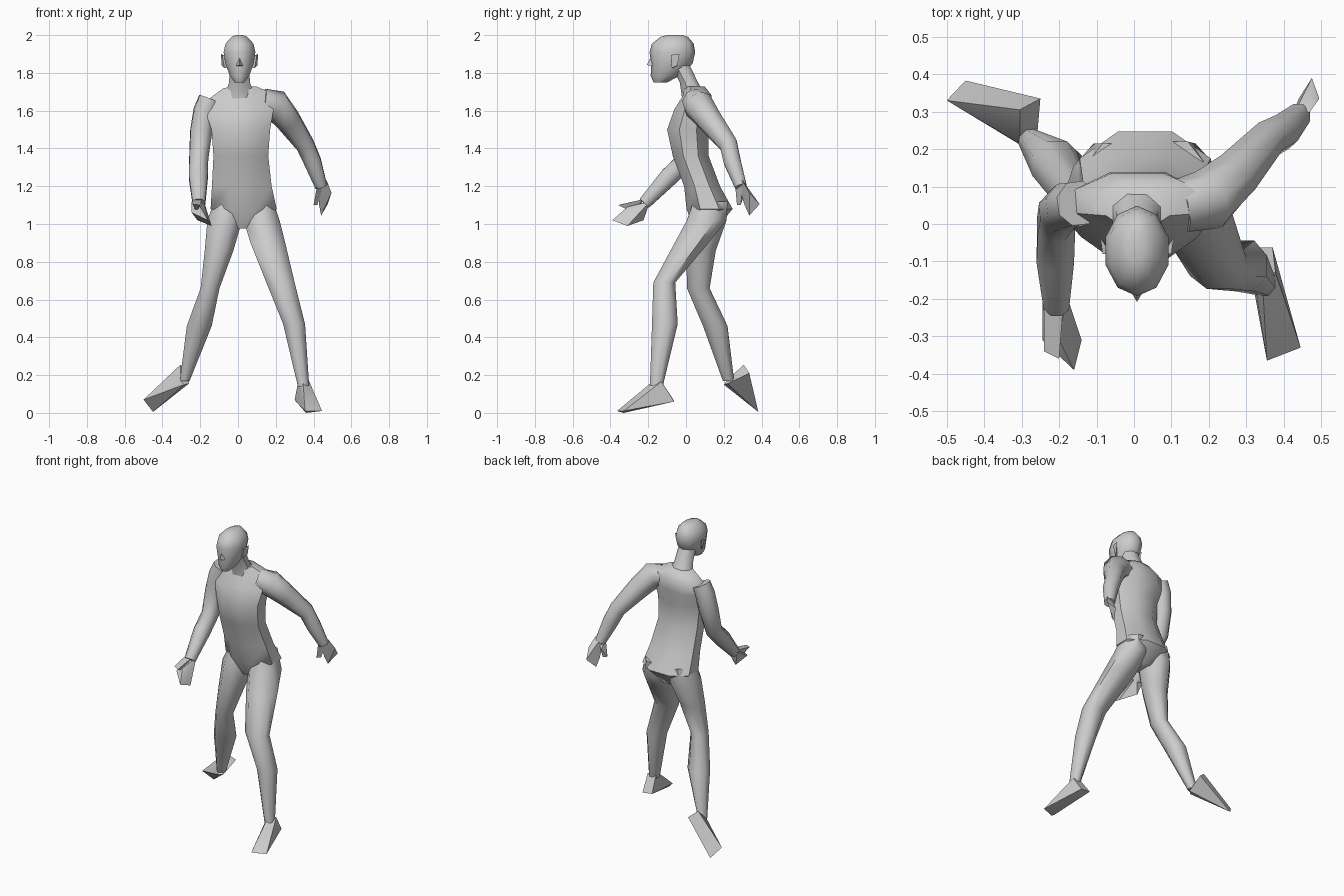
import bpy, bmesh, math
from mathutils import Vector


def finish(name, bm, angle=50):
    bmesh.ops.recalc_face_normals(bm, faces=bm.faces[:])
    me = bpy.data.meshes.new(name)
    bm.to_mesh(me)
    bm.free()
    ob = bpy.data.objects.new(name, me)
    bpy.context.collection.objects.link(ob)
    bpy.ops.object.select_all(action='DESELECT')
    ob.select_set(True)
    bpy.context.view_layer.objects.active = ob
    bpy.ops.object.shade_smooth_by_angle(angle=math.radians(angle))
    return ob


def skin(name, rings):
    """Bridge rings of points into a capped tube."""
    bm = bmesh.new()
    loops = [[bm.verts.new(p) for p in r] for r in rings]
    n = len(loops[0])
    for a, b in zip(loops, loops[1:]):
        for i in range(n):
            j = (i + 1) % n
            bm.faces.new((a[i], a[j], b[j], b[i]))
    bm.faces.new(loops[0])
    bm.faces.new(loops[-1])
    return finish(name, bm)


def stack(name, rows, n=8):
    """Level ellipses: (z, cx, cy, rx, ry, sideways slope)."""
    k = 1 / math.cos(math.pi / n)
    rings = []
    for z, cx, cy, rx, ry, slope in rows:
        ring = []
        for i in range(n):
            t = 2 * math.pi * (i + 0.5) / n
            dx = rx * k * math.cos(t)
            ring.append((cx + dx, cy + ry * k * math.sin(t), z + slope * dx))
        rings.append(ring)
    return skin(name, rings)


def limb(name, rows, n=8):
    """Round sections square to a path: (x, y, z, radius)."""
    pts = [Vector(r[:3]) for r in rows]
    rings = []
    for i, p in enumerate(pts):
        t = (pts[min(i + 1, len(pts) - 1)] - pts[max(i - 1, 0)]).normalized()
        u = t.cross(Vector((0, 1, 0.3))).normalized()
        v = t.cross(u)
        r = rows[i][3] * 1.04
        rings.append([p + r * (u * math.cos(a) + v * math.sin(a))
                      for a in (2 * math.pi * (j + 0.5) / n for j in range(n))])
    return skin(name, rings)


def hull(name, pts, angle=35):
    """Convex faceted block through a few corners."""
    bm = bmesh.new()
    for p in pts:
        bm.verts.new(p)
    res = bmesh.ops.convex_hull(bm, input=bm.verts[:])
    junk = [g for g in res["geom_interior"] + res["geom_unused"]
            if isinstance(g, bmesh.types.BMVert)]
    if junk:
        bmesh.ops.delete(bm, geom=list(set(junk)), context='VERTS')
    return finish(name, bm, angle)


# torso, leaning forward with the right-hand shoulder raised
stack("torso", [
    (0.975, 0.03, 0.10, 0.05, 0.06, 0),
    (1.08, 0.03, 0.125, 0.175, 0.122, 0),
    (1.20, 0.02, 0.085, 0.158, 0.095, 0),
    (1.36, 0.015, 0.025, 0.145, 0.095, 0),
    (1.50, 0.015, 0.010, 0.155, 0.11, 0),
    (1.60, 0.01, 0.038, 0.18, 0.10, 0.08),
    (1.675, 0.01, 0.06, 0.17, 0.075, 0.10),
    (1.725, 0.01, 0.045, 0.085, 0.055, 0.05),
])
# neck
stack("neck", [
    (1.66, 0.01, 0.05, 0.085, 0.07, 0),
    (1.75, 0.008, 0.015, 0.055, 0.048, 0),
    (1.84, 0.008, -0.03, 0.052, 0.05, 0),
])
# head
stack("head", [
    (1.75, 0.008, -0.135, 0.025, 0.035, 0),
    (1.785, 0.008, -0.11, 0.052, 0.073, 0),
    (1.85, 0.008, -0.075, 0.075, 0.105, 0),
    (1.91, 0.008, -0.072, 0.084, 0.115, 0),
    (1.955, 0.008, -0.07, 0.074, 0.105, 0),
    (1.99, 0.008, -0.062, 0.042, 0.07, 0),
    (2.0, 0.008, -0.06, 0.02, 0.04, 0),
], n=10)
hull("nose", [(0.008, -0.18, 1.895), (0.008, -0.208, 1.842), (-0.012, -0.175, 1.835),
              (0.028, -0.175, 1.835), (0.008, -0.14, 1.86)])
# ears
for s, side in ((1, "right"), (-1, "left")):
    hull(side + "_ear", [(0.008 + s * x, y, z) for x, y, z in (
        (0.07, -0.08, 1.89), (0.07, -0.07, 1.825), (0.098, -0.035, 1.90),
        (0.092, -0.08, 1.895), (0.08, -0.075, 1.825), (0.095, -0.045, 1.84))])

# legs: front one on +x, trailing one on -x
stack("front_leg", [
    (1.12, 0.115, 0.13, 0.07, 0.09, 0),
    (1.02, 0.125, 0.11, 0.095, 0.105, 0),
    (0.90, 0.158, 0.03, 0.092, 0.09, 0),
    (0.69, 0.225, -0.115, 0.075, 0.058, 0),
    (0.47, 0.297, -0.112, 0.058, 0.068, 0),
    (0.14, 0.347, -0.157, 0.03, 0.034, 0),
])
stack("trailing_leg", [
    (1.12, -0.055, 0.125, 0.07, 0.09, 0),
    (1.02, -0.07, 0.11, 0.092, 0.105, 0),
    (0.86, -0.10, 0.08, 0.076, 0.078, 0),
    (0.66, -0.148, 0.065, 0.05, 0.06, 0),
    (0.46, -0.205, 0.155, 0.066, 0.065, 0),
    (0.17, -0.282, 0.225, 0.026, 0.03, 0),
])
# feet
hull("front_foot", [
    (0.318, -0.13, 0.165), (0.378, -0.13, 0.165), (0.345, -0.19, 0.155),
    (0.30, -0.065, 0.068), (0.37, -0.062, 0.06),
    (0.355, -0.365, 0.01), (0.445, -0.33, 0.01), (0.36, -0.33, 0.0)])
hull("trailing_foot", [
    (-0.305, 0.215, 0.17), (-0.26, 0.22, 0.155), (-0.285, 0.20, 0.15),
    (-0.25, 0.335, 0.21), (-0.305, 0.305, 0.255),
    (-0.50, 0.33, 0.07), (-0.45, 0.383, 0.005)])

# arms: one swung back on +x, one swung forward on -x
limb("back_arm", [
    (0.13, 0.05, 1.645, 0.07), (0.20, 0.065, 1.63, 0.08), (0.265, 0.125, 1.55, 0.067),
    (0.355, 0.225, 1.42, 0.05), (0.395, 0.245, 1.33, 0.047), (0.44, 0.29, 1.20, 0.033)])
limb("forward_arm", [
    (-0.15, 0.055, 1.66, 0.06), (-0.175, 0.05, 1.60, 0.062), (-0.195, 0.035, 1.49, 0.06),
    (-0.208, 0.0, 1.34, 0.052), (-0.21, -0.09, 1.25, 0.052), (-0.207, -0.22, 1.11, 0.035)])
# hands
hull("back_hand", [
    (0.42, 0.27, 1.23), (0.47, 0.30, 1.23), (0.44, 0.32, 1.20), (0.495, 0.335, 1.165),
    (0.475, 0.39, 1.105), (0.44, 0.335, 1.045), (0.43, 0.31, 1.10)])
hull("back_thumb", [
    (0.42, 0.26, 1.21), (0.45, 0.30, 1.20), (0.42, 0.31, 1.16),
    (0.40, 0.27, 1.10), (0.42, 0.29, 1.10)])
hull("forward_hand", [
    (-0.245, -0.20, 1.12), (-0.18, -0.19, 1.12), (-0.245, -0.31, 1.06),
    (-0.215, -0.225, 1.02), (-0.20, -0.31, 1.09),
    (-0.16, -0.39, 1.02), (-0.14, -0.31, 0.99)])
hull("forward_thumb", [
    (-0.24, -0.22, 1.13), (-0.19, -0.23, 1.13), (-0.22, -0.28, 1.06),
    (-0.24, -0.34, 1.105), (-0.20, -0.36, 1.10)])
